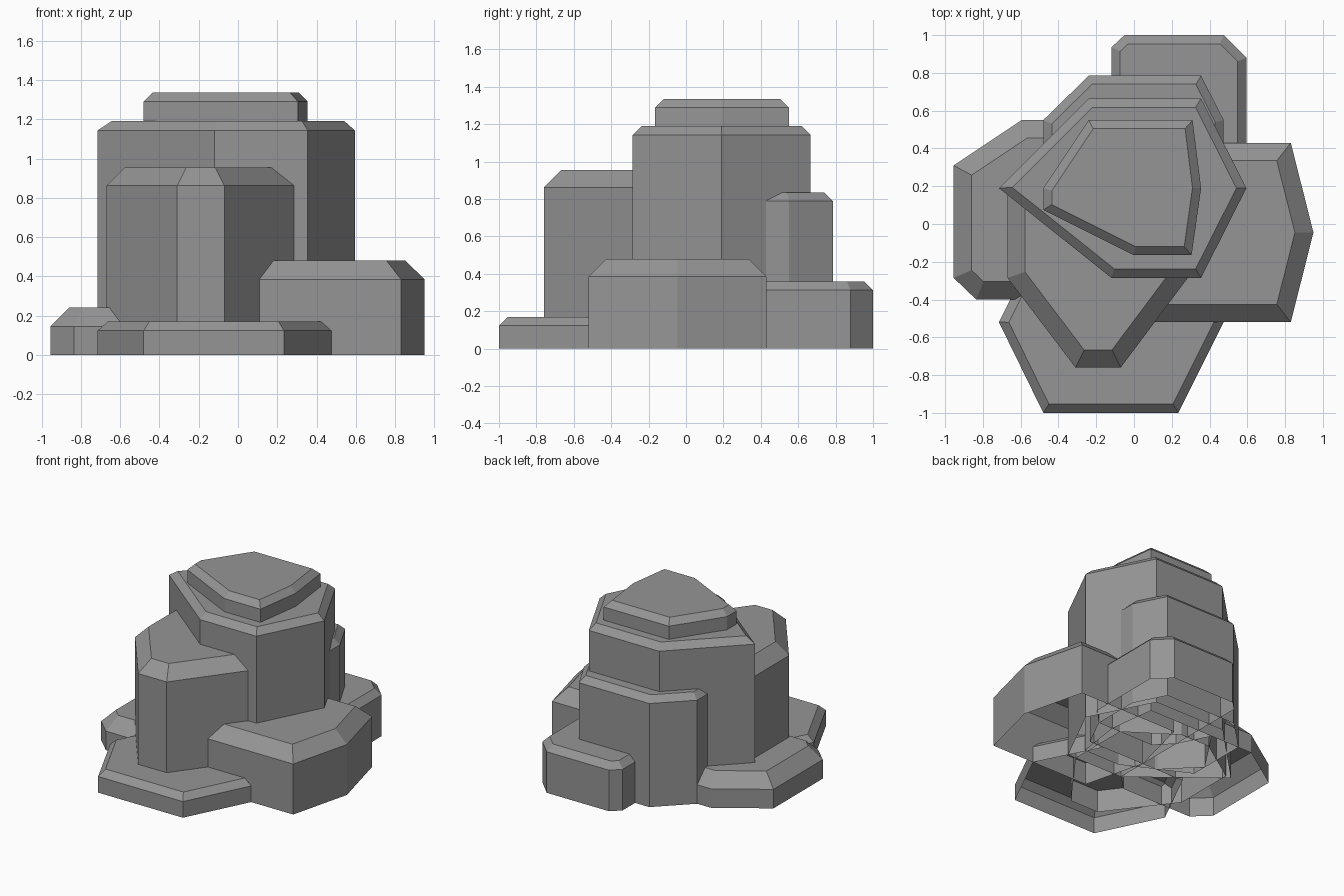
import bpy, bmesh

if "Cube" in bpy.data.objects:
    bpy.data.objects.remove(bpy.data.objects["Cube"])

stone = bpy.data.materials.new("grey_stone")
stone.diffuse_color = (0.30, 0.30, 0.30, 1)
stone.use_nodes = True
stone.node_tree.nodes["Principled BSDF"].inputs["Base Color"].default_value = stone.diffuse_color


def rock(name, outline, top, chamfer):
    """Open-bottomed column from a counter-clockwise outline, with a 45 degree chamfered top."""
    bm = bmesh.new()
    z = top - chamfer
    low = [bm.verts.new((x, y, 0)) for x, y in outline]
    high = [bm.verts.new((x, y, z)) for x, y in outline]
    n = len(outline)
    for i in range(n):
        j = (i + 1) % n
        bm.faces.new((low[i], low[j], high[j], high[i]))
    cap = bm.faces.new(high)
    bm.normal_update()
    # chamfer: inset the top evenly, then lift it
    bmesh.ops.inset_region(bm, faces=[cap], thickness=chamfer,
                           use_even_offset=True, use_boundary=True)
    for v in cap.verts:
        v.co.z = top
    bm.normal_update()
    me = bpy.data.meshes.new(name)
    bm.to_mesh(me)
    bm.free()
    me.materials.append(stone)
    ob = bpy.data.objects.new(name, me)
    bpy.context.collection.objects.link(ob)


# tall central column and the cap on top
rock("main_column", [(-.715, .19), (-.12, -.285), (.355, -.285), (.595, .19),
                     (.355, .665), (-.24, .665)], 1.19, .047)
rock("top_cap", [(-.48, .075), (0, -.165), (.305, -.165), (.355, .19),
                 (.31, .55), (-.24, .55), (-.48, .19)], 1.335, .045)

# shoulder columns in front and behind
rock("front_column", [(-.67, -.285), (-.31, -.76), (-.07, -.76), (.285, -.285),
                      (.285, .19), (-.07, .43), (-.31, .43), (-.67, .19)], .955, .093)
rock("back_column", [(-.48, .19), (-.24, -.05), (.355, -.05), (.475, .19),
                     (.475, .55), (.355, .785), (-.24, .785), (-.48, .55)], .835, .045)

# low boulders around the base
rock("front_slab", [(-.715, -.52), (-.48, -1), (.235, -1), (.475, -.52),
                    (.235, -.05), (-.48, -.05)], .17, .047)
rock("right_boulder", [(0, -.52), (.83, -.52), (.95, -.045), (.83, .43),
                       (0, .43), (-.12, -.045)], .48, .095)
rock("left_boulder", [(-.955, -.285), (-.835, -.40), (-.24, -.40), (-.12, -.285),
                      (-.12, .31), (-.24, .55), (-.595, .55), (-.955, .31)], .24, .095)
rock("back_boulder", [(-.12, .31), (0, .19), (.475, .19), (.595, .31),
                      (.595, .88), (.475, 1), (-.05, 1), (-.12, .935)], .36, .047)
